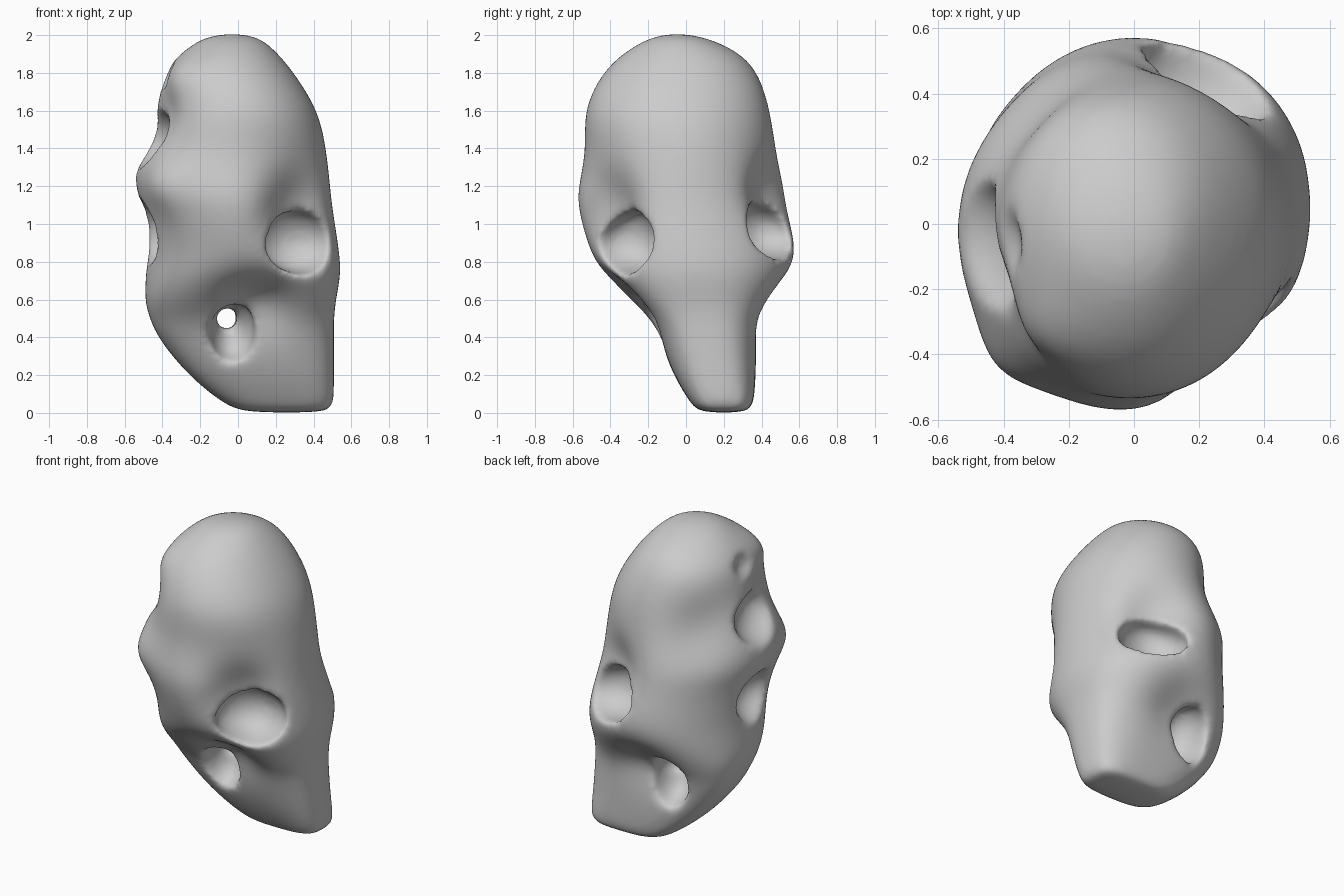
import bpy, bmesh
from math import cos, sin, pi, exp
from mathutils import Vector

cube = bpy.data.objects.get("Cube")
if cube:
    bpy.data.objects.remove(cube)

# Bone colour
bone = bpy.data.materials.new("pale_grey")
bone.use_nodes = True
colour = (0.6, 0.6, 0.6, 1)
bone.diffuse_color = colour
bone.node_tree.nodes["Principled BSDF"].inputs["Base Color"].default_value = colour


def make_object(name, bm):
    mesh = bpy.data.meshes.new(name)
    bmesh.ops.recalc_face_normals(bm, faces=bm.faces[:])
    bm.to_mesh(mesh)
    bm.free()
    obj = bpy.data.objects.new(name, mesh)
    bpy.context.collection.objects.link(obj)
    return obj


def signed_power(value, power):
    return abs(value) ** power * (1 if value >= 0 else -1)


def make_body(name, sections, segments=32):
    """Stack rounded cross-sections: height, x range, y range, squareness."""
    bm = bmesh.new()
    rings = []
    for z, left, right, front, back, square in sections:
        ring = []
        for i in range(segments):
            angle = 2 * pi * i / segments
            u = signed_power(cos(angle), 2 / square)
            v = signed_power(sin(angle), 2 / square)
            x = (left + right) / 2 + u * (right - left) / 2
            y = (front + back) / 2 + v * (back - front) / 2
            ring.append(bm.verts.new((x, y, z)))
        rings.append(ring)
    for low, high in zip(rings, rings[1:]):
        for i in range(segments):
            j = (i + 1) % segments
            bm.faces.new((low[i], low[j], high[j], high[i]))
    bm.faces.new(rings[0])
    bm.faces.new(rings[-1])
    return make_object(name, bm)


def make_ellipsoid(name, centre, radii):
    bm = bmesh.new()
    bmesh.ops.create_uvsphere(bm, u_segments=24, v_segments=16, radius=1)
    bmesh.ops.scale(bm, vec=radii, verts=bm.verts)
    bmesh.ops.translate(bm, vec=centre, verts=bm.verts)
    obj = make_object(name, bm)
    obj.hide_render = True
    return obj


def apply_modifier(obj, kind, **settings):
    mod = obj.modifiers.new(kind.lower(), kind)
    for key, value in settings.items():
        setattr(mod, key, value)
    bpy.ops.object.modifier_apply(modifier=mod.name)


def press(obj, centre, radius, push):
    """Move the surface softly, like a thumb in clay."""
    centre, push = Vector(centre), Vector(push)
    for v in obj.data.vertices:
        v.co += push * exp(-(v.co - centre).length_squared / radius ** 2)


# Cranium tapering down into a thin, squarer jaw
skull = make_body("skull", [
    (0, 0.04, 0.48, 0.07, 0.33, 3.4),
    (0.04, -0.07, 0.51, 0.03, 0.36, 3.4),
    (0.2, -0.27, 0.51, -0.07, 0.37, 3),
    (0.4, -0.43, 0.51, -0.15, 0.38, 2.9),
    (0.5, -0.47, 0.51, -0.21, 0.4, 2.8),
    (0.6, -0.5, 0.52, -0.33, 0.47, 2.5),
    (0.73, -0.49, 0.55, -0.46, 0.56, 2.2),
    (0.86, -0.48, 0.54, -0.52, 0.6, 2),
    (1.1, -0.51, 0.5, -0.59, 0.55, 2),
    (1.22, -0.56, 0.49, -0.57, 0.53, 2),
    (1.4, -0.52, 0.47, -0.53, 0.48, 2),
    (1.6, -0.43, 0.43, -0.55, 0.45, 2.1),
    (1.8, -0.41, 0.3, -0.45, 0.39, 2.1),
    (1.92, -0.29, 0.2, -0.32, 0.28, 2),
    (2.01, -0.15, 0.09, -0.15, 0.05, 2),
])
bpy.context.view_layer.objects.active = skull
skull.select_set(True)
apply_modifier(skull, "SUBSURF", levels=2)

# Deep hollows: eye sockets, jaw pockets joined by a tunnel, side dents
hollows = [
    ("right_socket", (0.33, -0.34, 0.9), (0.22, 0.22, 0.17)),
    ("left_socket", (0.23, 0.46, 0.96), (0.23, 0.19, 0.15)),
    ("right_pocket", (-0.03, -0.14, 0.42), (0.12, 0.18, 0.16)),
    ("left_pocket", (-0.13, 0.36, 0.46), (0.12, 0.2, 0.18)),
    ("jaw_tunnel", (-0.06, 0.12, 0.5), (0.06, 0.4, 0.06)),
    ("lower_side_dent", (-0.53, -0.05, 0.95), (0.19, 0.2, 0.17)),
    ("middle_side_dent", (-0.56, -0.08, 1.47), (0.21, 0.25, 0.17)),
    ("upper_side_dent", (-0.47, -0.06, 1.8), (0.13, 0.15, 0.1)),
]
for name, centre, radii in hollows:
    cutter = make_ellipsoid(name, centre, radii)
    apply_modifier(skull, "BOOLEAN", operation="DIFFERENCE", solver="EXACT", object=cutter)
    bpy.data.objects.remove(cutter)

# Melt the rims into one soft surface
apply_modifier(skull, "REMESH", mode="VOXEL", voxel_size=0.018)
apply_modifier(skull, "SMOOTH", factor=0.5, iterations=22)

# Soft modelling: brows, cheek grooves, side hollows, then small bulges
press(skull, (0.3, -0.42, 1.07), 0.2, (-0.06, 0.11, 0))
press(skull, (0.2, 0.46, 1.13), 0.2, (-0.03, -0.1, 0))
press(skull, (0.1, -0.3, 0.58), 0.2, (0, 0.09, 0.04))
press(skull, (0, 0.38, 0.6), 0.2, (0, -0.06, 0.02))
press(skull, (-0.4, -0.25, 1.55), 0.18, (0.05, 0.02, 0))
press(skull, (-0.33, 0.33, 1.45), 0.2, (0.03, -0.03, 0))
press(skull, (-0.38, -0.4, 1.2), 0.15, (-0.03, -0.03, 0))
press(skull, (-0.28, -0.3, 1.78), 0.13, (-0.02, -0.02, 0))

skull.data.materials.clear()
skull.data.materials.append(bone)
for face in skull.data.polygons:
    face.material_index = 0
bpy.ops.object.shade_smooth()
